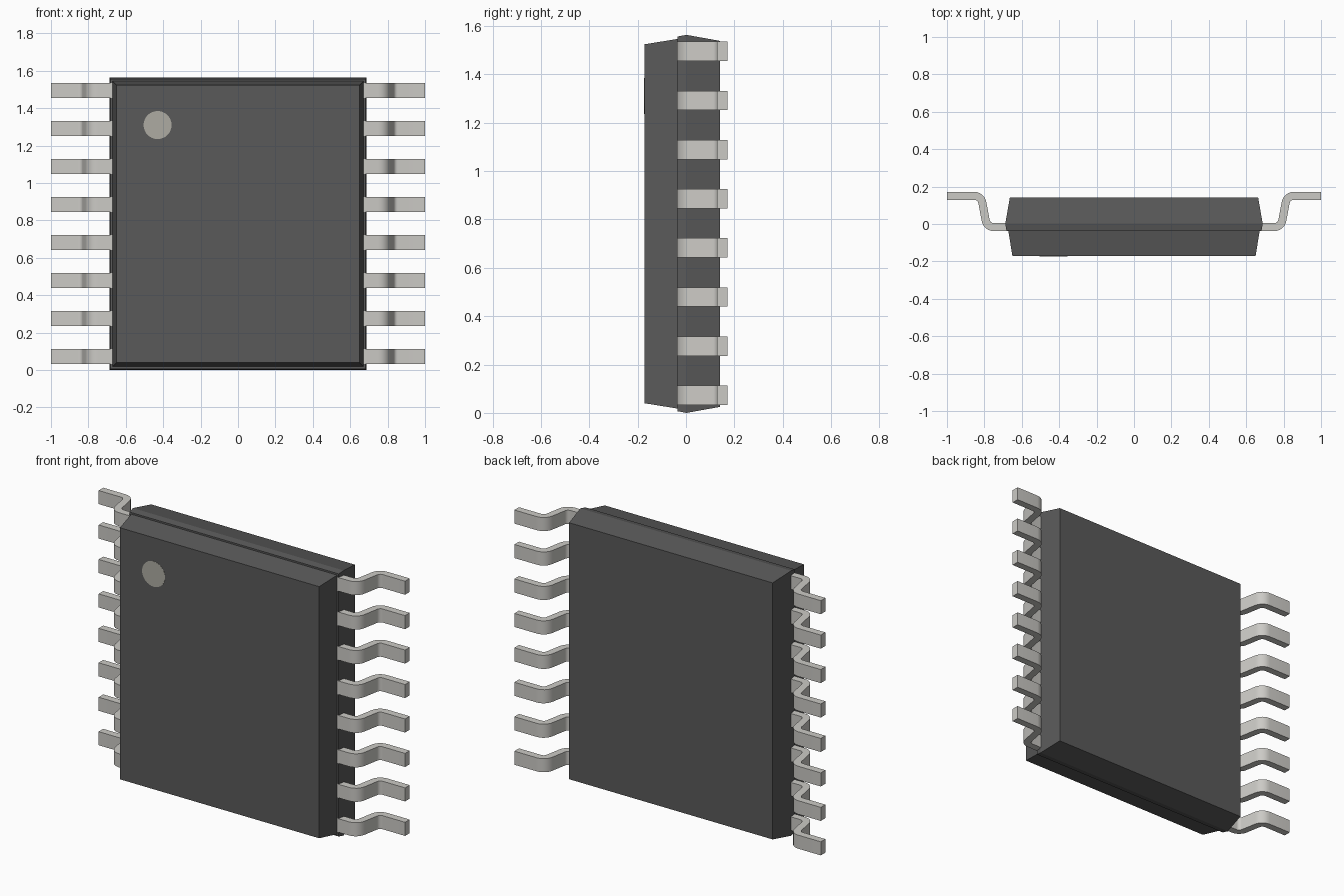
import bpy, bmesh
from math import radians, sin, cos, pi

if "Cube" in bpy.data.objects:
    bpy.data.objects.remove(bpy.data.objects["Cube"])


def material(name, rgb):
    m = bpy.data.materials.new(name)
    m.diffuse_color = (*rgb, 1)
    m.use_nodes = True
    m.node_tree.nodes["Principled BSDF"].inputs["Base Color"].default_value = m.diffuse_color
    return m


dark = material("dark_plastic", (0.10, 0.10, 0.10))
metal = material("lead_metal", (0.60, 0.59, 0.56))
mark = material("marker_grey", (0.42, 0.41, 0.36))


def finish(name, bm, mat):
    bmesh.ops.recalc_face_normals(bm, faces=bm.faces)
    me = bpy.data.meshes.new(name)
    bm.to_mesh(me)
    bm.free()
    me.materials.append(mat)
    ob = bpy.data.objects.new(name, me)
    bpy.context.collection.objects.link(ob)
    return ob


def loft_case(name, sections):
    """Loft rectangles (y, half width, bottom z, top z) along y."""
    bm = bmesh.new()
    rings = [[bm.verts.new((x, y, z)) for x, z in
              ((-w, lo), (w, lo), (w, hi), (-w, hi))]
             for y, w, lo, hi in sections]
    for a, b in zip(rings, rings[1:]):
        for i in range(4):
            j = (i + 1) % 4
            bm.faces.new((a[i], a[j], b[j], b[i]))
    bm.faces.new(rings[0])
    bm.faces.new(rings[-1])
    return finish(name, bm, dark)


# Moulded case: tapered front half, slightly larger back half
loft_case("case_front", [(-0.172, 0.650, 0.040, 1.524),
                         (-0.036, 0.672, 0.018, 1.546)])
loft_case("case_back", [(-0.036, 0.682, 0.007, 1.556),
                        (0.002, 0.688, 0.0, 1.563),
                        (0.141, 0.664, 0.025, 1.538)])

# Gull-wing leads: S-shaped strip profile extruded along z
HALF, R, SEG, TILT = 0.0215, 0.044, 6, 8


def arc(cx, cy, r, a0, a1):
    return [(cx + r * cos(radians(a0 + (a1 - a0) * i / SEG)),
             cy + r * sin(radians(a0 + (a1 - a0) * i / SEG)))
            for i in range(SEG + 1)]


def lead_edge(side):
    """One edge of the strip; side +1 is the outer one, -1 the inner one."""
    return ([(0.64, -0.0165 - side * HALF)]
            + arc(0.75, -0.0165 + R, R + side * HALF, -90, -TILT)
            + arc(0.854, 0.1505 - R, R - side * HALF, 180 - TILT, 90)
            + [(1.0, 0.1505 - side * HALF)])


outer, inner = lead_edge(1), lead_edge(-1)
bm = bmesh.new()
for k in range(8):
    z = 0.0725 + 0.2032 * k
    lo, hi = z - 0.04, z + 0.04
    rows = [[bm.verts.new((*p, h)) for p, h in
             ((o, lo), (o, hi), (i, hi), (i, lo))]
            for o, i in zip(outer, inner)]
    for a, b in zip(rows, rows[1:]):
        for i in range(4):
            j = (i + 1) % 4
            bm.faces.new((a[i], a[j], b[j], b[i]))
    bm.faces.new(rows[0])
    bm.faces.new(rows[-1])
leads = finish("leads", bm, metal)
leads.modifiers.new("mirror", "MIRROR").use_axis[0] = True
bpy.context.view_layer.objects.active = leads
leads.select_set(True)
bpy.ops.object.shade_smooth_by_angle(angle=radians(30))

# Round pin-one marker, almost flush with the front face
bpy.ops.mesh.primitive_cylinder_add(vertices=32, radius=0.075, depth=0.004,
                                    location=(-0.43, -0.171, 1.31),
                                    rotation=(pi / 2, 0, 0))
dot = bpy.context.object
dot.name = "pin_one_marker"
dot.data.materials.append(mark)
